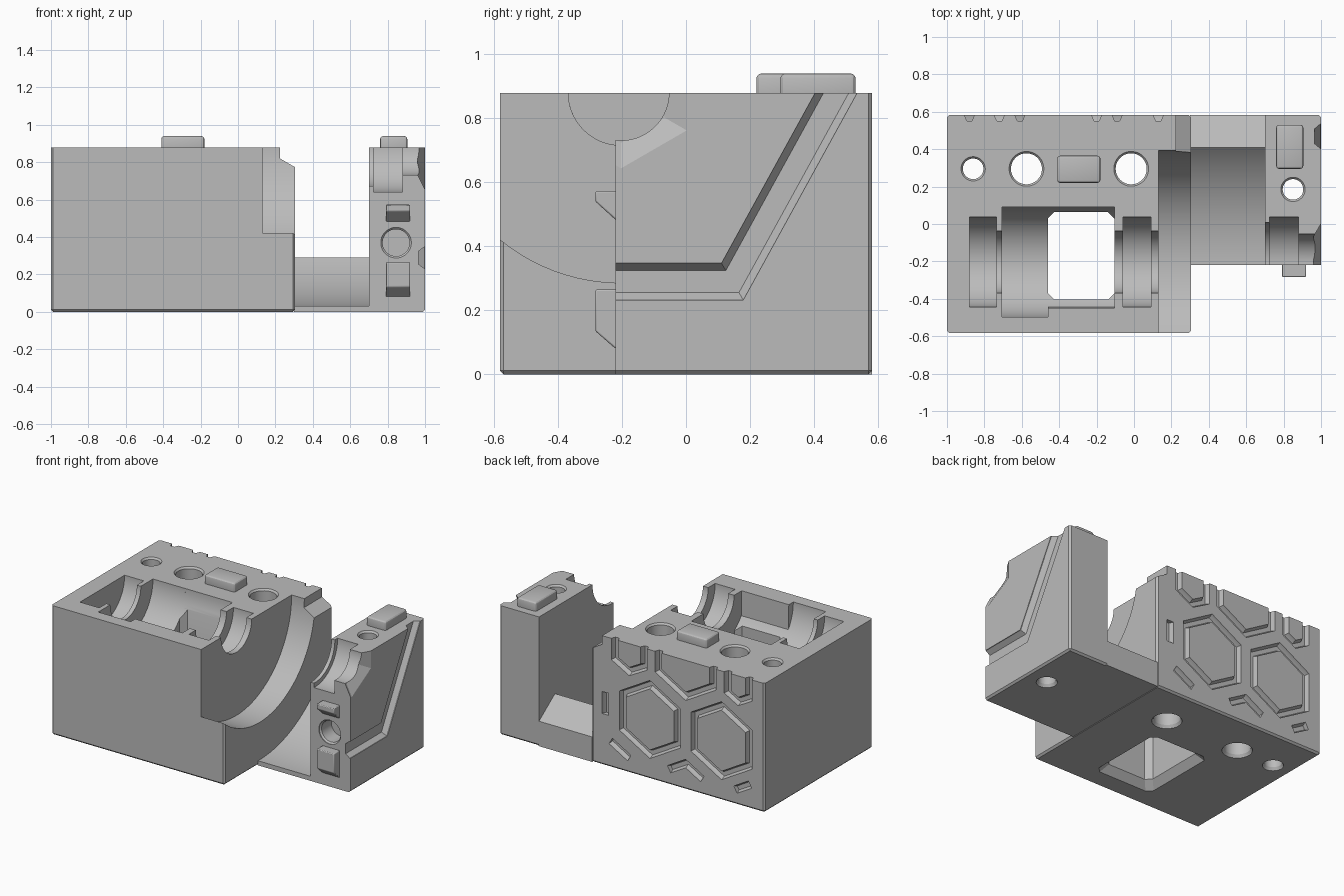
import bpy, bmesh, math
from mathutils import Vector

default = bpy.data.objects.get("Cube")
if default:
    bpy.data.objects.remove(default, do_unlink=True)

grey = bpy.data.materials.new("plain_grey")
grey.use_nodes = True
grey.diffuse_color = (0.5, 0.5, 0.5, 1)
grey.node_tree.nodes["Principled BSDF"].inputs["Base Color"].default_value = (0.5, 0.5, 0.5, 1)

TOP = 0.88
BACK = 0.582
FRONT = -0.22           # front of the tower and saddle
AXIS_Y, AXIS_Z = -0.203, 0.881   # shaft axis, running along x


def finish(bm, name):
    bmesh.ops.recalc_face_normals(bm, faces=bm.faces)
    mesh = bpy.data.meshes.new(name)
    bm.to_mesh(mesh)
    bm.free()
    mesh.materials.append(grey)
    ob = bpy.data.objects.new(name, mesh)
    bpy.context.scene.collection.objects.link(ob)
    return ob


def loft(name, sections, closed=False):
    """Skin a row of equal-length point loops; cap the ends unless closed."""
    bm = bmesh.new()
    rings = [[bm.verts.new(p) for p in s] for s in sections]
    n = len(rings[0])
    pairs = list(zip(rings, rings[1:]))
    if closed:
        pairs.append((rings[-1], rings[0]))
    else:
        bm.faces.new(rings[0])
        bm.faces.new(rings[-1])
    for a, b in pairs:
        for i in range(n):
            j = (i + 1) % n
            bm.faces.new((a[i], a[j], b[j], b[i]))
    return finish(bm, name)


def prism_x(name, profile, x0, x1):
    return loft(name, [[(x, y, z) for y, z in profile] for x in (x0, x1)])


def lathe(name, place, stations, n=72):
    """Turned shape; place(t, u, v) maps axis position and offsets to space."""
    angles = [math.tau * (i + 0.5) / n for i in range(n)]
    return loft(name, [[place(t, r * math.cos(a), r * math.sin(a)) for a in angles]
                       for t, r in stations])


def on_shaft(t, u, v):
    return (t, AXIS_Y + u, AXIS_Z + v)


def on_back(u, v, d):
    return (u, BACK - d, v)


def on_side(u, v, d):
    return (1 - d, u, v)


def groove(place, path, width, depth, floor=0.55, closed=False):
    """Mitred trapezoid channel following a flat path."""
    pts = [Vector(p) for p in path]
    n = len(pts)
    sections = []
    for i, p in enumerate(pts):
        a = pts[i - 1] if closed or i else p
        b = pts[(i + 1) % n] if closed or i < n - 1 else p
        d1 = (p - a) if a != p else (b - p)
        d2 = (b - p) if b != p else d1
        n1, n2 = [Vector((-d.y, d.x)).normalized() for d in (d1, d2)]
        m = (n1 + n2).normalized()
        m = m / m.dot(n1) * width / 2
        sections.append([place(*(p + m * s), d) for s, d in
                         ((1, -0.01), (1, 0.004), (floor, depth),
                          (-floor, depth), (-1, 0.004), (-1, -0.01))])
    return loft("groove", sections, closed)


def box(name, lo, hi, bevel=0, keep=lambda e: True, segments=1):
    bm = bmesh.new()
    bmesh.ops.create_cube(bm, size=1)
    for v in bm.verts:
        v.co = [l + (h - l) * (c + 0.5) for l, h, c in zip(lo, hi, v.co)]
    if bevel:
        bmesh.ops.bevel(bm, geom=[e for e in bm.edges if keep(e)], offset=bevel,
                        segments=segments, profile=0.5, affect='EDGES')
    return finish(bm, name)


def cut(body, cutter):
    mod = body.modifiers.new("cut", 'BOOLEAN')
    mod.operation, mod.solver, mod.object = 'DIFFERENCE', 'EXACT', cutter
    bpy.context.view_layer.update()
    bpy.context.view_layer.objects.active = body
    bpy.ops.object.modifier_apply(modifier=mod.name)
    bpy.data.objects.remove(cutter, do_unlink=True)


def below_top(e):
    return min(v.co.z for v in e.verts) < 0.01


def bolt_hole(body, x, y, r):
    lip = r + 0.01
    cut(body, lathe("hole", lambda t, u, v: (x + u, y + v, t),
                    [(-0.01, lip), (0.005, lip), (0.02, r), (TOP - 0.012, r),
                     (TOP, lip), (TOP + 0.02, lip)], 40))


def hexagon(cx, cy, r):
    return [(cx + r * math.sin(k * math.pi / 3), cy + r * math.cos(k * math.pi / 3))
            for k in range(6)]


# Main housing
housing = box("housing", (-1, -BACK, 0), (0.305, BACK, TOP), 0.012, below_top)

# Bearing seats, drum pocket and gear recess along the shaft
cut(housing, lathe("bore", on_shaft, [(-0.88, 0.24), (-0.735, 0.24), (-0.735, 0.165),
                                      (-0.705, 0.165), (-0.705, 0.295), (-0.46, 0.295)]))
cut(housing, lathe("bore", on_shaft, [(-0.12, 0.165), (-0.06, 0.165), (-0.06, 0.24),
                                      (0.09, 0.24), (0.09, 0.165), (0.13, 0.165),
                                      (0.13, 0.595), (0.33, 0.595)], 96))
arc = [(AXIS_Y + 0.295 * math.cos(a), AXIS_Z - 0.295 * math.sin(a))
       for a in (math.pi * i / 36 for i in range(37))]
pocket = [p for p in arc if p[0] > -0.45] + [(-0.45, 0.92), (arc[0][0], 0.92)]
cut(housing, prism_x("pocket", pocket, -0.461, -0.105))


# Chamfered window through the floor, flared underneath
def window(z, g):
    x0, x1, y0, y1, c = -0.46 - g, -0.105 + g, -0.405 - g, 0.065 + g, 0.035
    return [(x0 + c, y0, z), (x1 - c, y0, z), (x1, y0 + c, z), (x1, y1 - c, z),
            (x1 - c, y1, z), (x0 + c, y1, z), (x0, y1 - c, z), (x0, y0 + c, z)]


cut(housing, loft("window", [window(-0.01, 0.04), window(0.0, 0.04),
                             window(0.05, 0), window(0.8, 0)]))

# Stepped shoulder behind the gear recess
shoulder = [(0.225, 0.9), (0.225, 0.82), (0.32, 0.765), (0.32, 0.9)]
cut(housing, loft("shoulder", [[(x, y, z) for x, z in shoulder] for y in (0.3, 0.7)]))

for hx, hr in ((-0.86, 0.055), (-0.575, 0.083), (-0.015, 0.083)):
    bolt_hole(housing, hx, 0.295, hr)

# Honeycomb channels on the back
for cx, cz in ((-0.135, 0.405), (-0.675, 0.405), (-0.405, 0.872)):
    cut(housing, groove(on_back, hexagon(cx, cz, 0.237), 0.05, 0.03, closed=True))
channels = [
    [(-0.09, 0.92), (-0.09, 0.75), (0.02, 0.69), (0.13, 0.75), (0.13, 0.92)],
    [(-0.72, 0.92), (-0.72, 0.75), (-0.8, 0.705), (-0.88, 0.75), (-0.88, 0.92)],
    [(0.2, 0.35), (0.2, 0.5)],
    [(0.16, 0.18), (0.02, 0.1)],
    [(-0.28, 0.105), (-0.405, 0.177), (-0.53, 0.105)],
    [(-0.78, 0.1), (-0.89, 0.163)],
]
for path in channels:
    cut(housing, groove(on_back, path, 0.05, 0.03))

# Saddle joining the housing to the tower
R = 0.85
start = math.asin((FRONT - AXIS_Y) / R)
end = math.asin((0.41 - AXIS_Y) / R)
curve = [start + (end - start) * i / 24 for i in range(25)]
saddle_profile = [(FRONT, 0)] + [(AXIS_Y + R * math.sin(a), AXIS_Z - R * math.cos(a))
                                 for a in curve] + [(BACK, 0.17), (BACK, 0)]
prism_x("saddle", saddle_profile, 0.3, 0.705)

# Outer tower
tower = box("tower", (0.7, FRONT, 0), (1, BACK, TOP), 0.012,
            lambda e: below_top(e) and max(v.co.x for v in e.verts) > 0.9
            and max(v.co.y for v in e.verts) > 0)
cut(tower, lathe("bore", on_shaft, [(0.69, 0.21), (0.725, 0.21), (0.725, 0.24),
                                    (0.88, 0.24), (0.88, 0.15), (0.975, 0.15)]))

# Hexagonal shaft mouth and angled channel on the outer side
cut(tower, loft("mouth", [[(x, y, z) for y, z in hexagon(AXIS_Y, AXIS_Z, r)]
                          for x, r in ((0.96, 0.157), (1.0, 0.237), (1.02, 0.237))]))
cut(tower, groove(on_side, [(-0.3, 0.29), (0.145, 0.29), (0.508, 0.95)], 0.115, 0.035, 0.6))
bolt_hole(tower, 0.85, 0.185, 0.055)

# Blind socket on the tower front
cut(tower, lathe("socket", lambda t, u, v: (0.845 + u, t, 0.37 + v),
                 [(-0.24, 0.082), (-0.215, 0.082), (-0.205, 0.072), (-0.1, 0.072)], 40))

# Wedge-shaped lugs on the tower front
for name, low, mid, high in (("lower_lug", 0.08, 0.135, 0.265), ("upper_lug", 0.483, 0.54, 0.573)):
    lug = prism_x(name, [(-0.21, low), (FRONT, low), (-0.283, mid), (-0.283, high), (-0.21, high)],
                  0.79, 0.92)
    bevel = lug.modifiers.new("soft_edges", 'BEVEL')
    bevel.width, bevel.segments = 0.01, 2

# Locating pegs on the top faces
for name, lo, hi in (("housing_peg", (-0.41, 0.22), (-0.18, 0.365)),
                     ("tower_peg", (0.76, 0.295), (0.905, 0.53))):
    box(name, (*lo, TOP - 0.03), (*hi, 0.94), 0.015, segments=3)

# Smooth the turned surfaces, keep hard edges crisp
bpy.ops.object.select_all(action='DESELECT')
for ob in bpy.context.scene.objects:
    if ob.type == 'MESH':
        ob.select_set(True)
        bpy.context.view_layer.objects.active = ob
bpy.ops.object.shade_smooth_by_angle(angle=math.radians(25))
